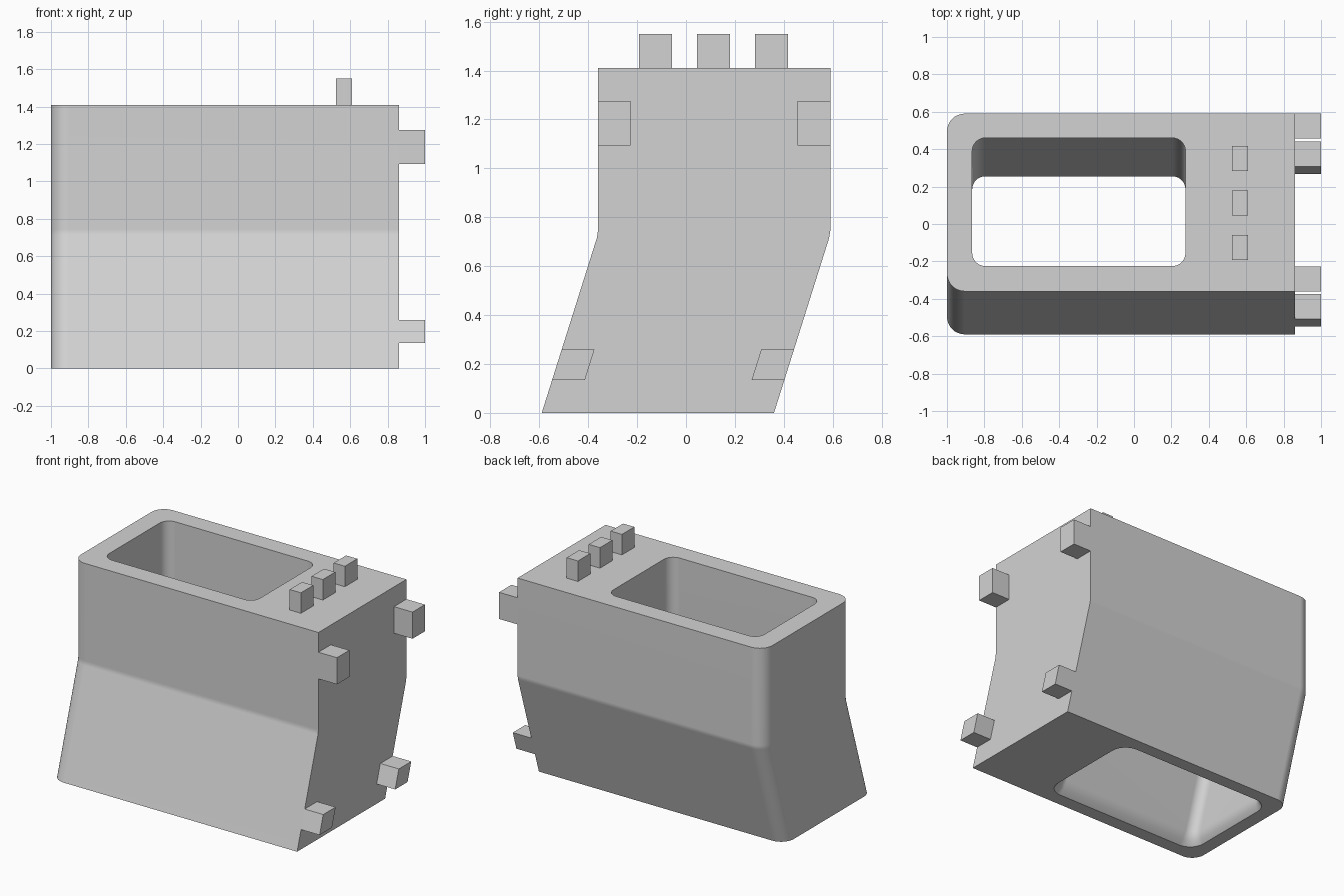
import bpy, bmesh
from math import cos, sin, pi, radians

cube = bpy.data.objects.get("Cube")
if cube:
    bpy.data.objects.remove(cube, do_unlink=True)

grey = bpy.data.materials.new("plain_grey")
grey.use_nodes = True
colour = (0.65, 0.65, 0.65, 1)
grey.diffuse_color = colour
grey.node_tree.nodes["Principled BSDF"].inputs["Base Color"].default_value = colour

KINK, HEIGHT, LEAN = 0.73, 1.41, 0.23
STEPS = 8


def lean(z):
    """Forward shift of the body below the bend."""
    return -LEAN * max(0, 1 - z / KINK)


def finish(name, bm):
    bmesh.ops.recalc_face_normals(bm, faces=bm.faces)
    mesh = bpy.data.meshes.new(name)
    bm.to_mesh(mesh)
    bm.free()
    mesh.materials.append(grey)
    obj = bpy.data.objects.new(name, mesh)
    bpy.context.collection.objects.link(obj)
    return obj


def ring(bm, z, x0, x1, y0, y1, r_near, r_far):
    """Rounded rectangle; r_near rounds the x1 end, r_far the x0 end."""
    corners = [(x1, y1, -1, -1, r_near), (x0, y1, 1, -1, r_far),
               (x0, y0, 1, 1, r_far), (x1, y0, -1, 1, r_near)]
    verts = []
    for i, (x, y, sx, sy, r) in enumerate(corners):
        for k in range(STEPS + 1):
            a = (i + k / STEPS) * pi / 2
            verts.append(bm.verts.new((x + r * (sx + cos(a)),
                                       y + r * (sy + sin(a)) + lean(z), z)))
    return verts


def block(name, x, y, z):
    """Box that follows the lean of the body."""
    bm = bmesh.new()
    bmesh.ops.create_cube(bm, size=1)
    for v in bm.verts:
        px, py, pz = (s[0] if c < 0 else s[1] for c, s in zip(v.co, (x, y, z)))
        v.co = (px, py + lean(pz), pz)
    return finish(name, bm)


# Bent body: outer wall upwards, then the through opening downwards
bm = bmesh.new()
rings = [ring(bm, z, -1, 0.86, -0.36, 0.59, 0, 0.095)
         for z in (0, KINK - 0.015, KINK + 0.015, HEIGHT)]
for z, flare in ((HEIGHT, 0), (KINK + 0.015, 0), (KINK - 0.015, 0),
                 (0.08, 0), (0.03, 0.015), (0, 0.04)):
    rings.append(ring(bm, z, -0.865 - flare, 0.275 + flare,
                      -0.225 - flare, 0.46 + flare, 0.07 + flare, 0.07 + flare))
for a, b in zip(rings, rings[1:] + rings[:1]):
    for i in range(len(a)):
        j = (i + 1) % len(a)
        bm.faces.new((a[i], a[j], b[j], b[i]))
bmesh.ops.remove_doubles(bm, verts=bm.verts, dist=0.0001)
body = finish("body", bm)

# Soft bend and corners, crisp rims
bpy.ops.object.select_all(action="DESELECT")
body.select_set(True)
bpy.context.view_layer.objects.active = body
bpy.ops.object.shade_smooth_by_angle(angle=radians(30))
weighted = body.modifiers.new("even_shading", "WEIGHTED_NORMAL")
weighted.keep_sharp = True

# Row of pegs on the top
for name, y in (("front", -0.125), ("middle", 0.112), ("back", 0.35)):
    block("top_peg_" + name, (0.525, 0.61), (y - 0.067, y + 0.067), (HEIGHT, 1.55))

# Four tabs at the corners of the flat side
for side, y in (("front", (-0.36, -0.226)), ("back", (0.456, 0.59))):
    block("upper_tab_" + side, (0.86, 1), y, (1.093, 1.275))
    block("lower_tab_" + side, (0.86, 1), y, (0.135, 0.26))
